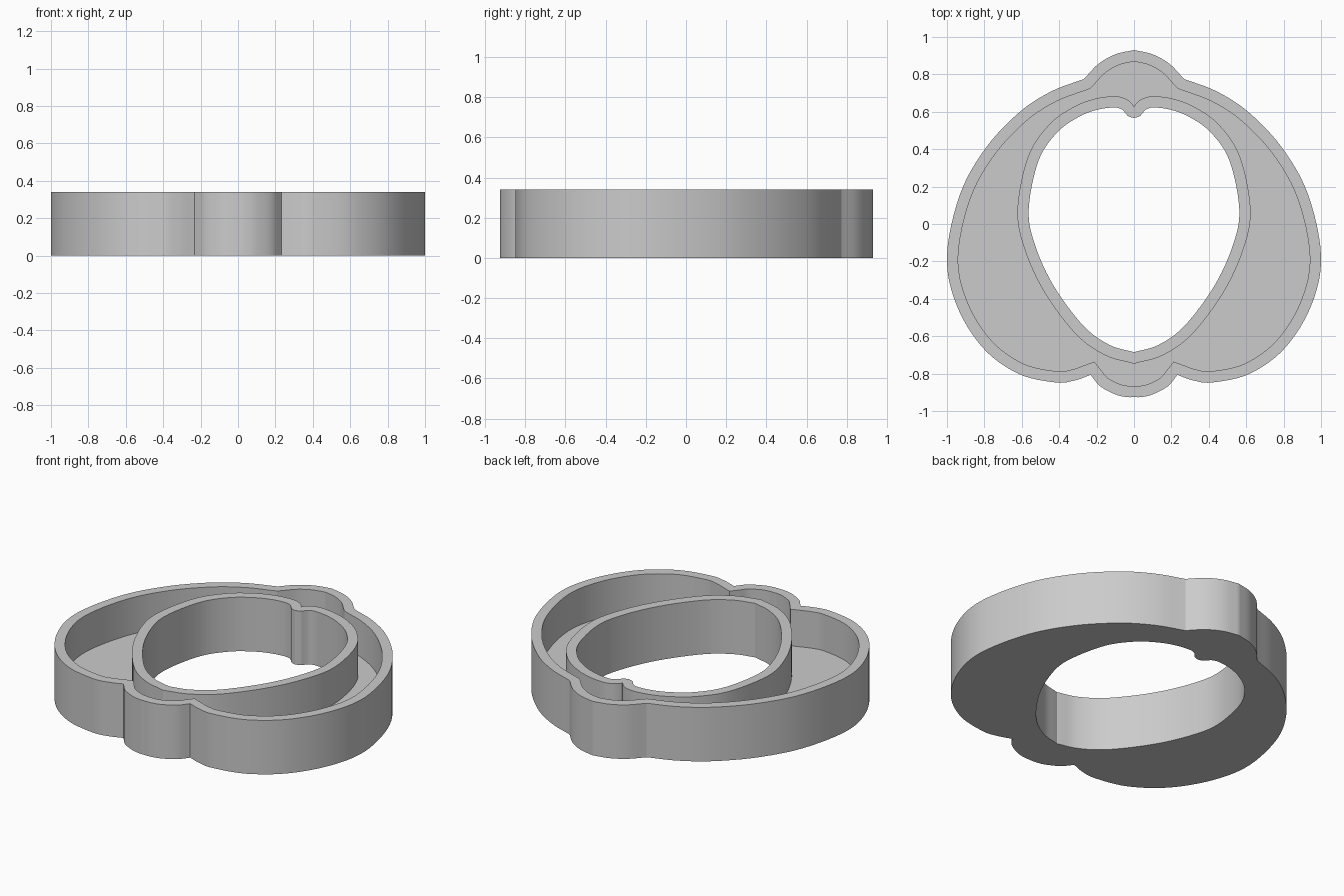
import bpy
import bmesh
import math
from mathutils import Vector

cube = bpy.data.objects.get("Cube")
if cube:
    bpy.data.objects.remove(cube, do_unlink=True)

HEIGHT, FLOOR, WALL = 0.34, 0.11, 0.06


def spline(points, steps=6):
    """Smooth curve through the points (both ends included)."""
    p = [Vector(q) for q in points]
    p = [2 * p[0] - p[1]] + p + [2 * p[-1] - p[-2]]
    out = []
    for a, b, c, d in zip(p, p[1:], p[2:], p[3:]):
        for i in range(steps):
            t = i / steps
            out.append(0.5 * (2 * b + (c - a) * t
                              + (2 * a - 5 * b + 4 * c - d) * t ** 2
                              + (3 * b - a - 3 * c + d) * t ** 3))
    return out + [p[-2]]


def mirrored_loop(*segments):
    """Join half-outline segments, top to bottom, and mirror them across x."""
    half = []
    for seg in segments:
        half += spline(seg)[1 if half else 0:]
    return half + [Vector((-v.x, v.y)) for v in reversed(half[1:-1])]


def offset(loop, amount):
    """Mitred offset; points pushed across the mirror line are dropped."""
    out = []
    for i, v in enumerate(loop):
        t0 = (v - loop[i - 1]).normalized()
        t1 = (loop[(i + 1) % len(loop)] - v).normalized()
        n0, n1 = Vector((t0.y, -t0.x)), Vector((t1.y, -t1.x))
        n = (n0 + n1).normalized()
        q = v + n * (amount / max(n.dot(n0), 0.5))
        if abs(v.x) < 1e-5:
            out.append(Vector((0, q.y)))
        elif q.x * v.x > 0 and abs(q.x) > 0.002:
            out.append(q)
    return out


# Outer outline: top bump, large side lobe, bottom bump
outer = mirrored_loop(
    [(0, 0.93), (0.1, 0.907), (0.19, 0.856), (0.268, 0.775)],
    [(0.268, 0.775), (0.44, 0.71), (0.61, 0.6), (0.79, 0.41), (0.93, 0.16),
     (1, -0.17), (0.95, -0.43), (0.81, -0.66), (0.62, -0.8), (0.42, -0.847),
     (0.32, -0.837), (0.232, -0.807)],
    [(0.232, -0.807), (0.18, -0.868), (0.1, -0.911), (0.04, -0.925), (0, -0.926)])

# Hole outline with a small rounded nub at the top
hole = mirrored_loop(
    [(0, 0.567), (0.03, 0.576), (0.05, 0.598), (0.07, 0.615), (0.11, 0.623),
     (0.2, 0.61), (0.3, 0.57), (0.41, 0.49), (0.51, 0.34), (0.563, 0.08),
     (0.53, -0.11), (0.43, -0.33), (0.27, -0.545), (0.13, -0.647), (0, -0.685)])

outer_inside = offset(outer, WALL)
hole_outside = offset(hole, -WALL)

bm = bmesh.new()


def ring(loop, z):
    verts = [bm.verts.new((v.x, v.y, z)) for v in loop]
    return [bm.edges.new((a, b)) for a, b in zip(verts, verts[1:] + verts[:1])]


def cap(loop_a, loop_b, z):
    """Flat face between two outlines."""
    bmesh.ops.triangle_fill(bm, edges=ring(loop_a, z) + ring(loop_b, z),
                            use_beauty=True, normal=(0, 0, 1))


def side(loop, z0, z1):
    """Upright wall along an outline."""
    low = [bm.verts.new((v.x, v.y, z0)) for v in loop]
    high = [bm.verts.new((v.x, v.y, z1)) for v in loop]
    for i in range(len(loop)):
        bm.faces.new((low[i - 1], low[i], high[i], high[i - 1]))


# Underside, channel floor and the two rims
cap(outer, hole, 0)
cap(outer_inside, hole_outside, FLOOR)
cap(outer, outer_inside, HEIGHT)
cap(hole_outside, hole, HEIGHT)

# Wall surfaces
side(outer, 0, HEIGHT)
side(hole, 0, HEIGHT)
side(outer_inside, FLOOR, HEIGHT)
side(hole_outside, FLOOR, HEIGHT)

bmesh.ops.remove_doubles(bm, verts=bm.verts, dist=0.0001)
bmesh.ops.recalc_face_normals(bm, faces=bm.faces)
mesh = bpy.data.meshes.new("channel_tray")
bm.to_mesh(mesh)
bm.free()
tray = bpy.data.objects.new("channel_tray", mesh)
bpy.context.collection.objects.link(tray)

# Plain grey material
grey = bpy.data.materials.new("light_grey")
grey.use_nodes = True
color = (0.6, 0.6, 0.6, 1)
grey.diffuse_color = color
for node in grey.node_tree.nodes:
    if node.type == "BSDF_PRINCIPLED":
        node.inputs["Base Color"].default_value = color
mesh.materials.append(grey)

bpy.ops.object.select_all(action="DESELECT")
tray.select_set(True)
bpy.context.view_layer.objects.active = tray
bpy.ops.object.shade_smooth_by_angle(angle=math.radians(25))
